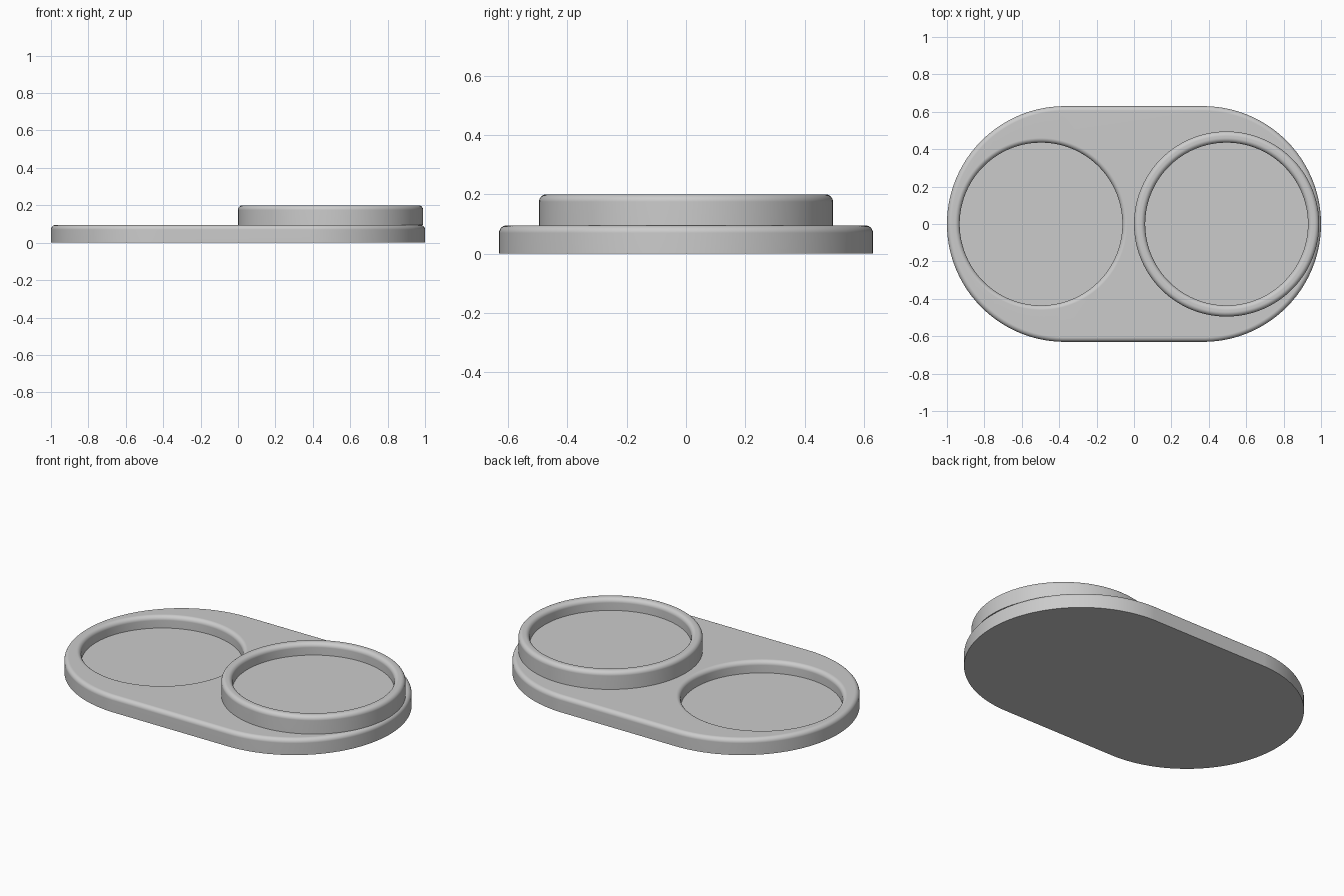
import bpy, bmesh, math

cube = bpy.data.objects.get("Cube")
if cube:
    bpy.data.objects.remove(cube, do_unlink=True)

SEGMENTS = 128      # points around each outline
FILLET = 0.025      # radius of the rounded rims
FLOOR = 0.07        # depth of the round recesses
POCKET = 0.435      # recess radius

grey = bpy.data.materials.new("plain grey")
grey.use_nodes = True
colour = (0.6, 0.6, 0.6, 1)
grey.diffuse_color = colour
grey.node_tree.nodes["Principled BSDF"].inputs["Base Color"].default_value = colour


def outline(bm, x, radius, z, half_straight=0.0):
    """Closed round or stadium-shaped loop; returns its vertices and edges."""
    verts = []
    for i in range(SEGMENTS):
        a = 2 * math.pi * (i + 0.5) / SEGMENTS
        shift = math.copysign(half_straight, math.cos(a))
        verts.append(bm.verts.new((x + shift + radius * math.cos(a), radius * math.sin(a), z)))
    edges = [bm.edges.new((verts[i - 1], verts[i])) for i in range(SEGMENTS)]
    return verts, edges


def skin(bm, loops):
    for (lower, _), (upper, _) in zip(loops, loops[1:]):
        for i in range(SEGMENTS):
            bm.faces.new((lower[i - 1], lower[i], upper[i], upper[i - 1]))


def tray(name, bottom, top, x, radius, half_straight, pocket_x):
    """Solid with a filleted outer rim and a round, filleted recess."""
    bm = bmesh.new()
    steps = 8
    arc = [math.pi / 2 * i / steps for i in range(steps + 1)]
    outer = [outline(bm, x, radius, bottom, half_straight)]
    inner = [outline(bm, pocket_x, POCKET, top - FLOOR)]
    for a in arc:
        inset, z = FILLET * (1 - math.cos(a)), top - FILLET * (1 - math.sin(a))
        outer.append(outline(bm, x, radius - inset, z, half_straight))
        inner.append(outline(bm, pocket_x, POCKET + inset, z))
    skin(bm, outer)
    skin(bm, inner)
    bm.faces.new(outer[0][0])
    bm.faces.new(inner[0][0])
    # Flat top between the two rims
    bmesh.ops.triangle_fill(bm, use_beauty=True, edges=outer[-1][1] + inner[-1][1])
    bmesh.ops.recalc_face_normals(bm, faces=bm.faces)
    mesh = bpy.data.meshes.new(name)
    bm.to_mesh(mesh)
    bm.free()
    mesh.materials.append(grey)
    obj = bpy.data.objects.new(name, mesh)
    bpy.context.collection.objects.link(obj)
    bpy.ops.object.select_all(action="DESELECT")
    obj.select_set(True)
    bpy.context.view_layer.objects.active = obj
    bpy.ops.object.shade_smooth_by_angle(angle=math.radians(30))
    weighted = obj.modifiers.new("clean shading", "WEIGHTED_NORMAL")
    weighted.keep_sharp = True


# Long base plate with a sunken holder on its right
tray("base_plate", 0.0, 0.095, 0.0, 0.63, 0.37, -0.497)
# Raised round holder on its left
tray("raised_holder", 0.095, 0.2, 0.495, 0.495, 0.0, 0.495)
